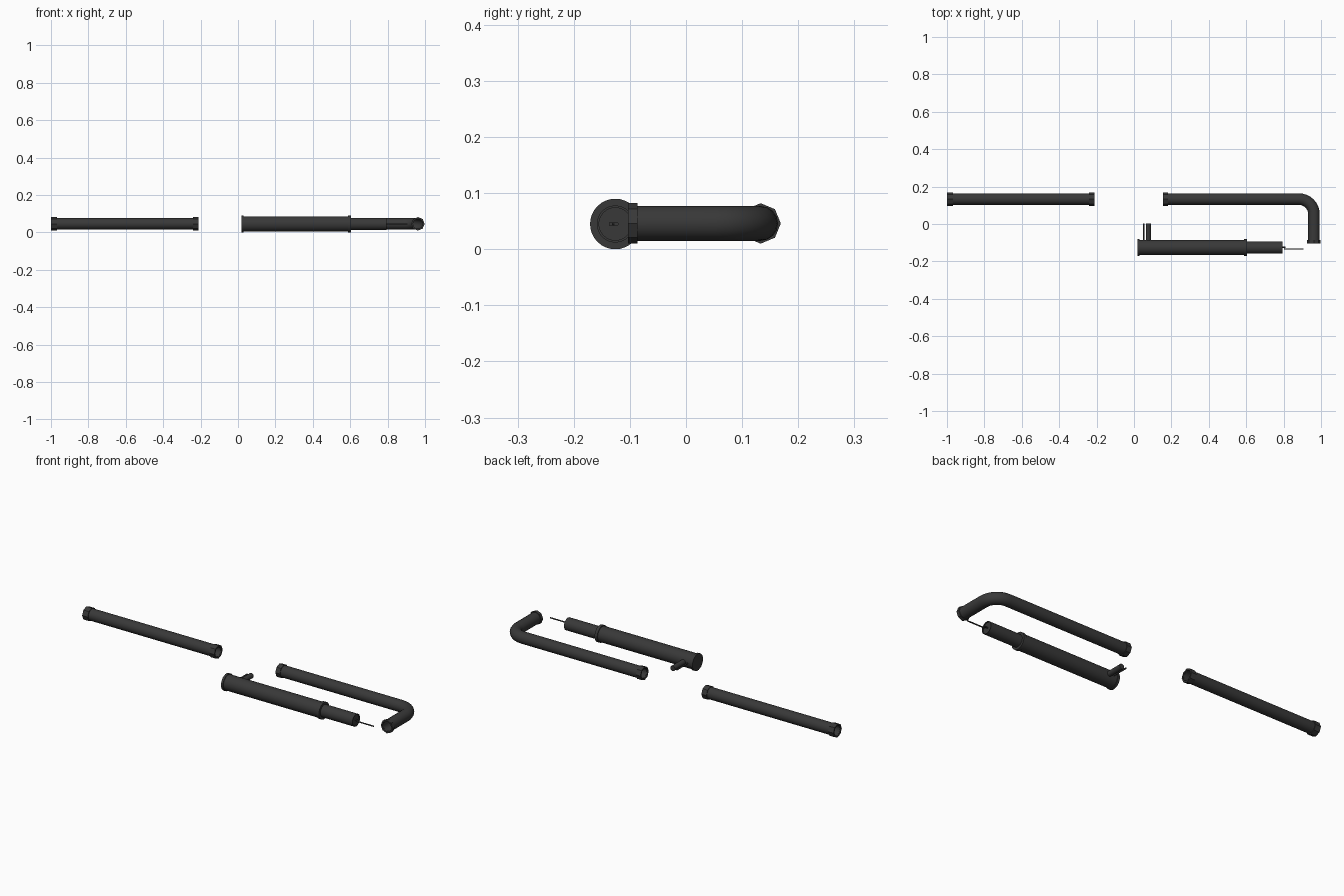
import bpy, bmesh, math
from mathutils import Vector

if "Cube" in bpy.data.objects:
    bpy.data.objects.remove(bpy.data.objects["Cube"])

Z = 0.045
mat = bpy.data.materials.new("dark_metal")
mat.diffuse_color = (0.04, 0.04, 0.04, 1)
mat.use_nodes = True
mat.node_tree.nodes["Principled BSDF"].inputs["Base Color"].default_value = mat.diffuse_color


def sweep(name, stations, sides=16, closed=False, z=Z):
    """Loft rings (x, y, heading, radius) lying along a path in the ground plane."""
    bm = bmesh.new()
    rings = []
    for x, y, a, r in stations:
        side = Vector((-math.sin(a), math.cos(a), 0))
        ring = []
        for i in range(sides):
            t = 2 * math.pi * i / sides
            ring.append(bm.verts.new(Vector((x, y, z)) + side * r * math.cos(t)
                                     + Vector((0, 0, r * math.sin(t)))))
        rings.append(ring)
    pairs = list(zip(rings, rings[1:]))
    if closed:
        pairs.append((rings[-1], rings[0]))
    else:
        bm.faces.new(rings[0])
        bm.faces.new(rings[-1])
    for p, q in pairs:
        for i in range(sides):
            j = (i + 1) % sides
            bm.faces.new((p[i], p[j], q[j], q[i]))
    bmesh.ops.recalc_face_normals(bm, faces=bm.faces)
    me = bpy.data.meshes.new(name)
    bm.to_mesh(me)
    bm.free()
    me.materials.append(mat)
    ob = bpy.data.objects.new(name, me)
    bpy.context.collection.objects.link(ob)
    bpy.ops.object.select_all(action='DESELECT')
    ob.select_set(True)
    bpy.context.view_layer.objects.active = ob
    bpy.ops.object.shade_smooth_by_angle(angle=math.radians(31))
    return ob


def hollow(name, path, r_out, r_in, sides=16, z=Z):
    st = [(*p, r_out) for p in path] + [(*p, r_in) for p in reversed(path)]
    return sweep(name, st, sides, True, z)


def lathe(name, y, profile, sides=32, z=Z):
    return sweep(name, [(x, y, 0, r) for x, r in profile], sides, z=z)


PY, PZ = 0.133, 0.046
R, BORE, COLLAR = 0.031, 0.026, 0.036

# Straight pipe with end collars
hollow("straight_pipe", [(-0.995, PY, 0), (-0.215, PY, 0)], R, BORE, z=PZ)
hollow("straight_pipe_collar_left", [(-1.0, PY, 0), (-0.967, PY, 0)], COLLAR, BORE + 0.002, 8, PZ)
hollow("straight_pipe_collar_right", [(-0.24, PY, 0), (-0.21, PY, 0)], COLLAR, BORE + 0.002, 8, PZ)

# Elbow pipe with end collars
EX, BR = 0.962, 0.08
path = [(0.16, PY, 0)]
for i in range(9):
    a = math.pi / 2 * i / 8
    path.append((EX - BR + BR * math.sin(a), PY - BR + BR * math.cos(a), -a))
path.append((EX, -0.098, -math.pi / 2))
hollow("elbow_pipe", path, R, BORE, z=PZ)
hollow("elbow_pipe_collar_inlet", [(0.155, PY, 0), (0.182, PY, 0)], COLLAR, BORE + 0.002, 8, PZ)
hollow("elbow_pipe_collar_outlet", [(EX, -0.086, -math.pi / 2), (EX, -0.103, -math.pi / 2)],
       COLLAR, BORE + 0.002, 8, PZ)

# Main cylinder body with rims and narrower neck
CY = -0.126
lathe("cylinder_body", CY, [(0.018, 0.045), (0.03, 0.045), (0.03, 0.041), (0.588, 0.041),
                            (0.588, 0.045), (0.604, 0.045), (0.604, 0.033), (0.795, 0.033),
                            (0.795, 0.029), (0.79, 0.029)])

# Small crank rod projecting from the neck
lathe("crank_stub", -0.124, [(0.785, 0.004), (0.81, 0.004)], 8)
sweep("crank_arm", [(0.806, -0.122, -math.pi / 2, 0.0025), (0.806, -0.137, -math.pi / 2, 0.0025)], 8)
lathe("crank_rod", -0.134, [(0.803, 0.0035), (0.906, 0.0035)], 8)

# Side outlets near the closed end
for name, x, r in (("side_port", 0.077, 0.014), ("side_pin", 0.052, 0.004)):
    sweep(name, [(x, -0.1, math.pi / 2, r), (x, 0.004, math.pi / 2, r)], 16)
